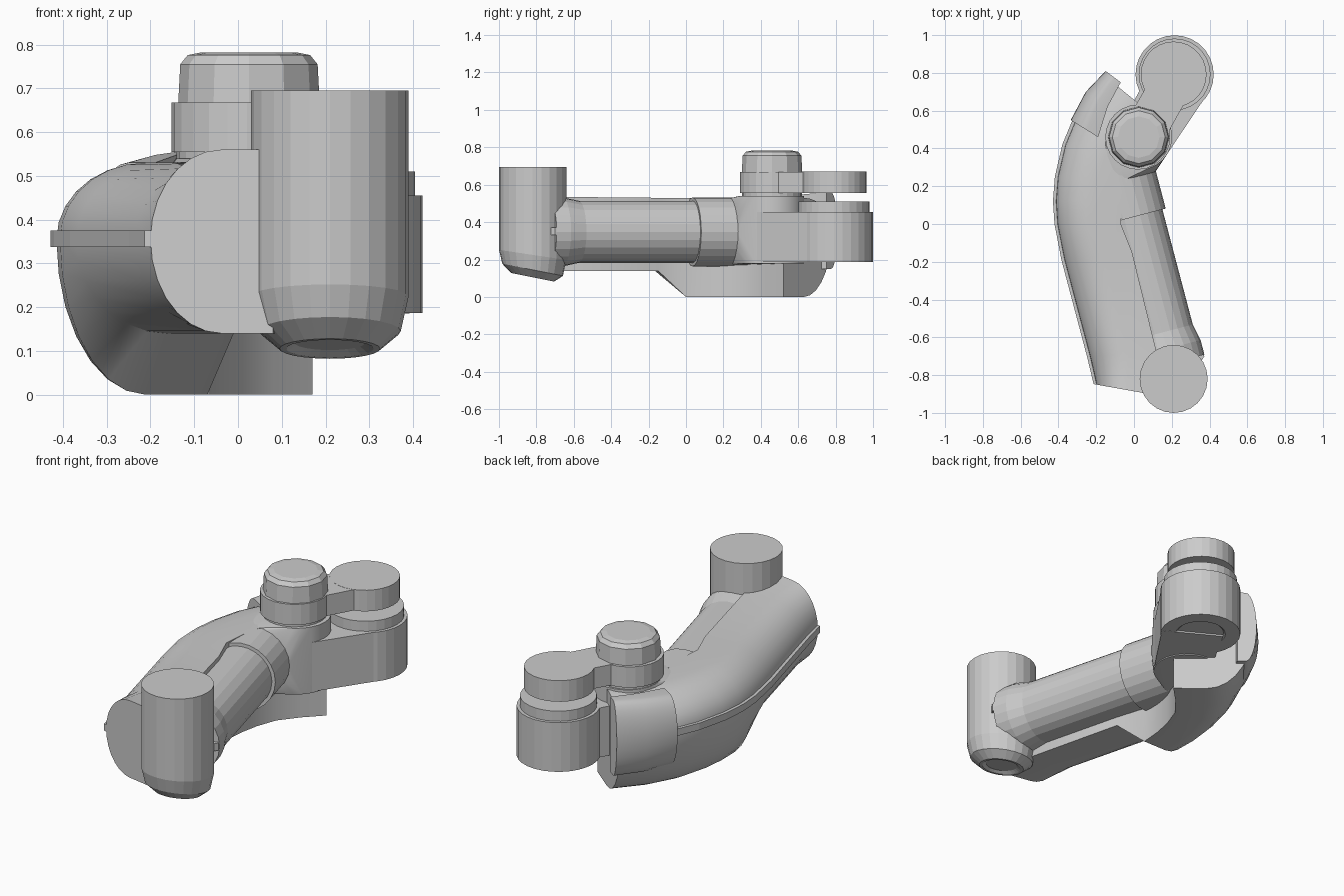
import bpy, bmesh
from math import cos, sin, pi, radians
from mathutils import Vector as V

if "Cube" in bpy.data.objects:
    bpy.data.objects.remove(bpy.data.objects["Cube"])

UP = V((0, 0, 1))


def finish(name, bm, smooth=False):
    bmesh.ops.recalc_face_normals(bm, faces=bm.faces)
    me = bpy.data.meshes.new(name)
    bm.to_mesh(me)
    bm.free()
    ob = bpy.data.objects.new(name, me)
    bpy.context.collection.objects.link(ob)
    if smooth:
        bpy.ops.object.select_all(action='DESELECT')
        ob.select_set(True)
        bpy.context.view_layer.objects.active = ob
        bpy.ops.object.shade_smooth_by_angle(angle=radians(30))
    return ob


def loft(name, rings, smooth=False):
    """Skin closed rings of equal length and cap both ends."""
    bm = bmesh.new()
    vs = [[bm.verts.new(p) for p in r] for r in rings]
    for a, b in zip(vs, vs[1:]):
        for i in range(len(a)):
            j = (i + 1) % len(a)
            bm.faces.new((a[i], a[j], b[j], b[i]))
    bm.faces.new(vs[0])
    bm.faces.new(vs[-1])
    return finish(name, bm, smooth)


def disc(x, y, r, z, n=24, tilt=0.0):
    return [V((x + r * cos(2 * pi * i / n), y + r * sin(2 * pi * i / n),
               z + tilt * r * sin(2 * pi * i / n))) for i in range(n)]


def post(name, x, y, profile, n=24):
    return loft(name, [disc(x, y, r, z, n) for r, z in profile])


def slab(name, outline, z0, z1):
    return loft(name, [[V((x, y, z)) for x, y in outline] for z in (z0, z1)])


# tube axis, seen from above
AXIS = V((-0.255, 0.967, 0)).normalized()
SIDE = V((AXIS.y, -AXIS.x, 0))
BASE = V((-0.01, 0.035, 0.348))


def tube_ring(dist, r, n=24):
    c = BASE + AXIS * dist
    return [c + SIDE * r * cos(2 * pi * i / n) + UP * r * sin(2 * pi * i / n)
            for i in range(n)]


def shell_ring(px, py, qx, qy, zb, zt, n=14):
    """D-shaped section: round outside at P, flat inside at Q."""
    zm, pts = 0.355, []
    for i in range(n + 1):
        t = -pi / 2 + pi * i / n
        u = 0.42 + 0.58 * cos(t)
        z = zm + sin(t) * ((zt - zm) if t > 0 else (zm - zb))
        pts.append(V((qx + (px - qx) * u, qy + (py - qy) * u, z)))
    return pts + [V((qx, qy, zt)), V((qx, qy, zb))]


# curved outer shell: outer x,y, inner x,y, bottom, top
STATIONS = [(-.20, -.85, .08, -.90, .14, .56), (-.235, -.70, .12, -.68, .14, .535),
            (-.37, -.19, -.01, -.15, .14, .53), (-.407, .0, -.07, .0, .0, .53),
            (-.415, .12, -.06, .12, .0, .53), (-.405, .25, -.04, .22, .0, .53),
            (-.365, .42, .0, .33, .0, .53), (-.29, .60, .08, .43, .0, .53),
            (-.15, .78, .17, .52, .0, .53)]
loft("curved_shell", [shell_ring(*s) for s in STATIONS], True)

# raised seam along the outside of the shell
seam = []
for px, py, qx, qy, *_ in STATIONS:
    p, q = V((px, py, 0)), V((qx, qy, 0))
    d = (p - q).normalized()
    a, b = p + d * 0.014, p - d * 0.05
    seam.append([a + UP * .337, a + UP * .375, b + UP * .375, b + UP * .337])
loft("shell_seam", seam)

# raised panel at the back of the shell
loft("shell_clip", [shell_ring(*s) for s in (
    (-.335, .55, -.19, .46, .15, .53), (-.255, .70, -.14, .62, .15, .548),
    (-.15, .81, -.07, .75, .15, .56))], True)

# straight tube with flared elbow and collar
loft("straight_tube", [tube_ring(d, r) for d, r in
                       ((-.80, .185), (-.72, .185), (-.63, .166), (.1, .166))])
loft("tube_collar", [tube_ring(d, .184) for d in (.0, .23)])

# front upright cylinder with tilted, chamfered foot and shallow recess
FX, FY = .21, -.82
loft("front_cylinder", [disc(FX, FY, r, z, 24, t) for r, z, t in
                        ((.18, .695, 0), (.18, .225, -.15), (.162, .145, -.2),
                         (.115, .105, -.2), (.10, .105, -.2), (.08, .118, -.2))])
slab("side_tab", [(.33, -.77), (.372, -.70), (.355, -.65), (.32, -.65)], .33, .37)

# pivot housing blending the collar into an upright post
PX, PY, RX, RY = .03, .46, .215, .792
bm = bmesh.new()
for p in tube_ring(.2, .179) + disc(PX, PY, .172, .18) + disc(PX, PY, .172, .54):
    bm.verts.new(p)
res = bmesh.ops.convex_hull(bm, input=bm.verts)
junk = [v for v in bm.verts if not v.link_faces]
bmesh.ops.delete(bm, geom=junk, context='VERTS')
finish("pivot_housing", bm, True)

# arm from the pivot to the rear cylinder
along = (V((RX, RY, 0)) - V((PX, PY, 0))).normalized()
across = V((along.y, -along.x, 0))


def arm(name, right0, right1, left, z0, z1):
    a, b = V((PX, PY, 0)), V((RX, RY, 0))
    pts = (a + across * right0, b + across * right1, b - across * left, a - across * left)
    slab(name, [(p.x, p.y) for p in pts], z0, z1)


arm("lower_arm", .171, .203, .12, .186, .455)
arm("upper_arm", .12, .12, .10, .556, .669)

# rear cylinder with stepped top and a recess underneath
post("rear_cylinder", RX, RY, ((.12, .195), (.13, .187), (.207, .187), (.207, .455),
                               (.19, .455), (.19, .51)), 28)
post("upper_disc", RX - .005, RY, ((.174, .555), (.174, .67)), 28)

# pivot ring and faceted knob
post("pivot_ring", PX - .01, PY, ((.16, .52), (.16, .555), (.172, .555), (.172, .668)))
post("pivot_knob", PX - .005, PY, ((.162, .66), (.157, .755), (.14, .776), (.11, .782)), 12)
